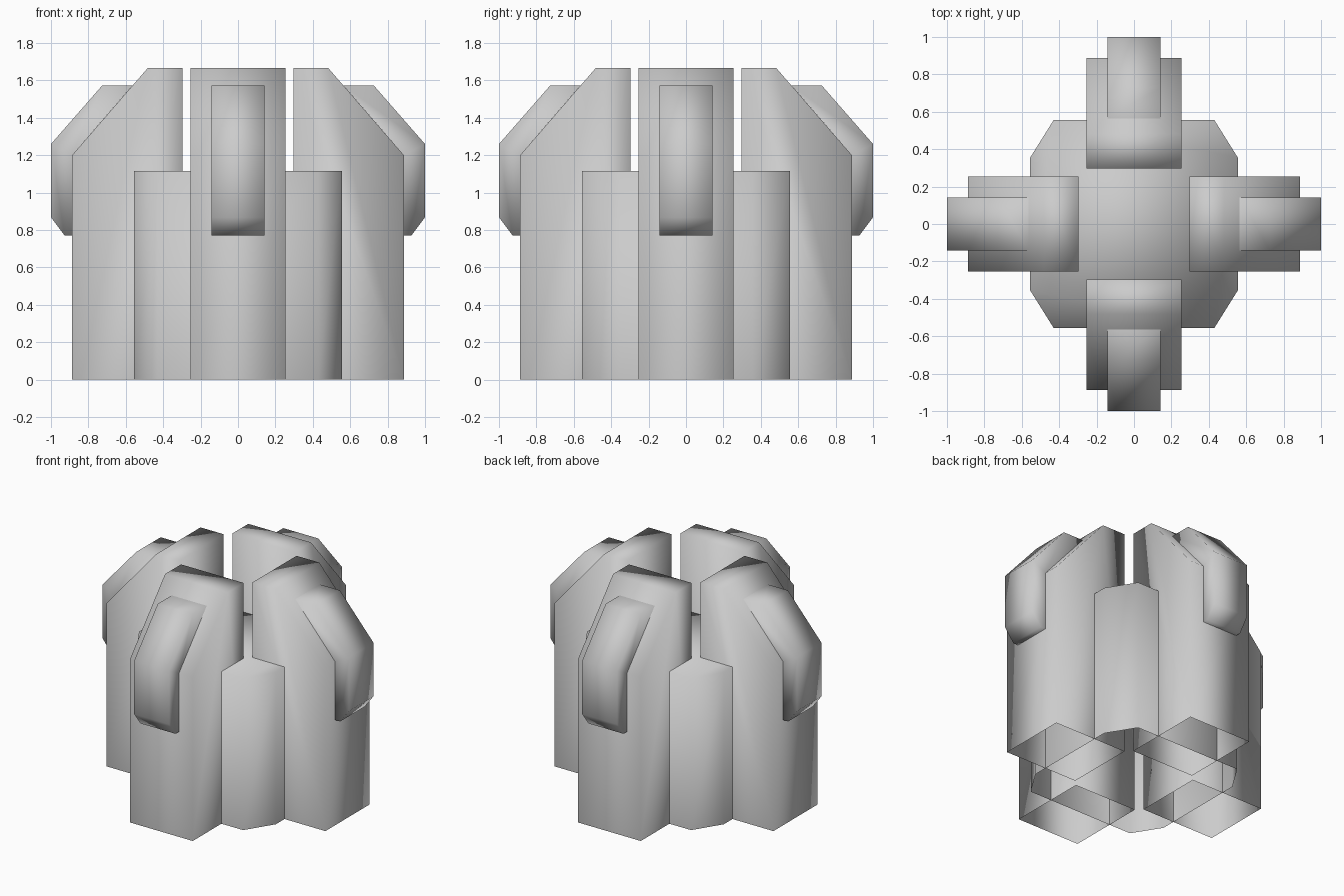
import bpy
from math import pi
from mathutils import Matrix

if "Cube" in bpy.data.objects:
    bpy.data.objects.remove(bpy.data.objects["Cube"])


def make_object(name, verts, faces, turn=0.0):
    mesh = bpy.data.meshes.new(name)
    mesh.from_pydata(verts, [], faces)
    mesh.transform(Matrix.Rotation(turn, 4, 'Z'))
    mesh.shade_smooth()
    obj = bpy.data.objects.new(name, mesh)
    bpy.context.collection.objects.link(obj)
    return obj


def side_profile(name, profile, half_width, open_edges, turn):
    """Extrude an x-z profile across y, leaving the listed edges open."""
    n = len(profile)
    verts = [(x, s * half_width, z) for s in (-1, 1) for x, z in profile]
    faces = [tuple(range(n)), tuple(reversed(range(n, 2 * n)))]
    for i in range(n):
        if i not in open_edges:
            j = (i + 1) % n
            faces.append((i, i + n, j + n, j))
    return make_object(name, verts, faces, turn)


# Central core: chamfered column, capped on top and open underneath
a, b, c, height = 0.555, 0.43, 0.355, 1.115
outline = [(a, -c), (a, c), (b, a), (-b, a), (-a, c), (-a, -c), (-b, -a), (b, -a)]
n = len(outline)
verts = [(x, y, z) for z in (0, height) for x, y in outline]
faces = [(i, (i + 1) % n, (i + 1) % n + n, i + n) for i in range(n)]
faces.append(tuple(range(n, 2 * n)))
make_object("central_core", verts, faces)

# Four sloped towers, each with a raised pod lying on its outer slope
tower = [(0.297, 0), (0.887, 0), (0.887, 1.2), (0.482, 1.667), (0.297, 1.667)]
pod = [(0.887, 0.772), (0.928, 0.772), (1.0, 0.868), (1.0, 1.26),
       (0.727, 1.572), (0.565, 1.572), (0.887, 1.2)]
for k, side in enumerate(("right", "back", "left", "front")):
    side_profile(side + "_tower", tower, 0.254, {0}, k * pi / 2)
    side_profile(side + "_pod", pod, 0.142, {5, 6}, k * pi / 2)
